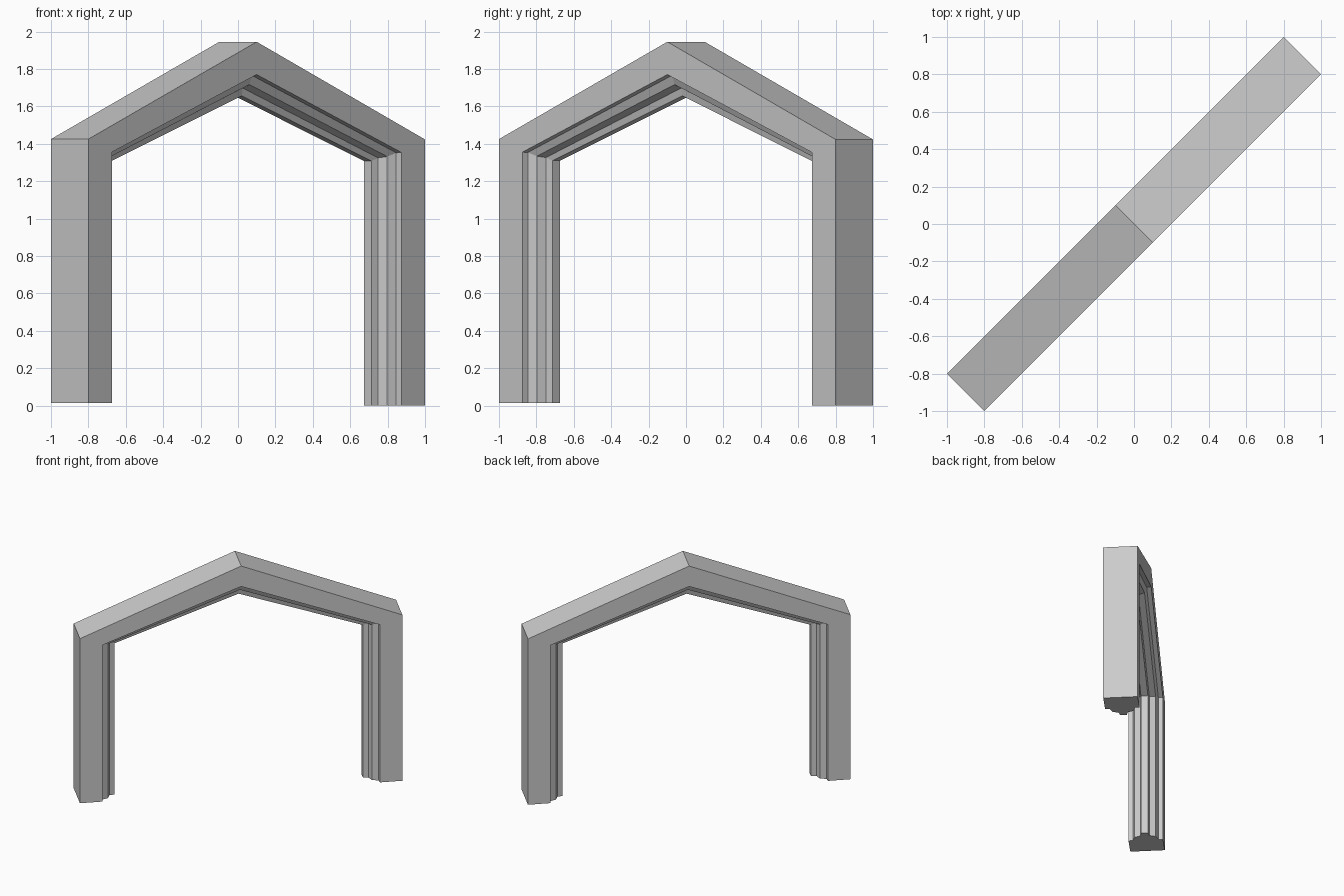
import bpy, bmesh
from math import sqrt

if "Cube" in bpy.data.objects:
    bpy.data.objects.remove(bpy.data.objects["Cube"])

HALF = 0.1414          # half the frame's depth
FACE = 0.177           # width of the flat front face

# moulding steps on the inner side: (distance in from the face, extra thickness)
steps = [(0, 0), (0.037, 0.004), (0.055, 0.054), (0.105, 0.073), (0.113, 0.115)]
front = [(HALF - e, FACE + d) for e, d in steps]
back = [(-v, t) for v, t in reversed(front)]
profile = [(HALF, 0)] + front + back + [(-HALF, 0)]

# path stations: outer point (along, height) and inward mitre direction
stations = [
    (-1.2728, 0.013, 1, 0),
    (-1.2728, 1.425, 1, -0.395),
    (0, 1.945, 0, -0.99),
    (1.2728, 1.423, -1, -0.395),
    (1.2728, 0.0, -1, 0),
]


def place(u, v, z):
    # the frame stands diagonally across the x and y axes
    return ((u + v) / sqrt(2), (u - v) / sqrt(2), z)


# frame swept along the posts and gabled head
bm = bmesh.new()
rings = [[bm.verts.new(place(u + du * t, v, z + dz * t)) for v, t in profile]
         for u, z, du, dz in stations]
n = len(profile)
for a, b in zip(rings, rings[1:]):
    for i in range(n):
        j = (i + 1) % n
        bm.faces.new((a[i], a[j], b[j], b[i]))

# post feet
bm.faces.new(rings[0])
bm.faces.new(rings[-1])
bmesh.ops.recalc_face_normals(bm, faces=bm.faces)

mesh = bpy.data.meshes.new("gabled_door_frame")
bm.to_mesh(mesh)
bm.free()
frame = bpy.data.objects.new("gabled_door_frame", mesh)
bpy.context.collection.objects.link(frame)
